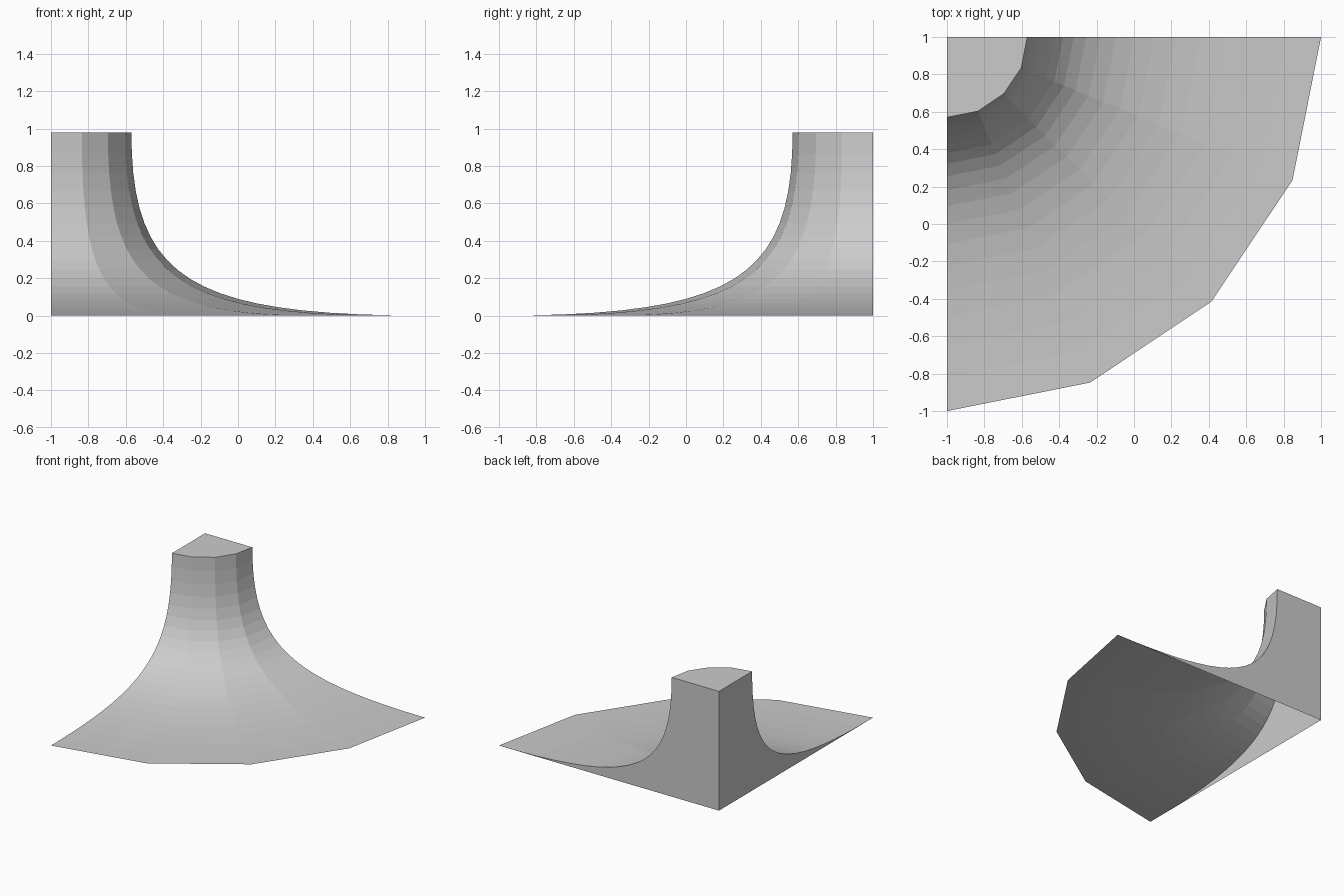
import bpy
import bmesh
import math

if "Cube" in bpy.data.objects:
    bpy.data.objects.remove(bpy.data.objects["Cube"])

AXIS_X, AXIS_Y = -1.0, 1.0      # corner about which the flare sweeps
R_TOP, R_FOOT, HEIGHT = 0.43, 2.0, 0.98
STEPS, SIDES, HANDLE = 20, 4, 0.8

grey = bpy.data.materials.new("light_grey")
grey.diffuse_color = (0.6, 0.6, 0.6, 1.0)
grey.use_nodes = True
grey.node_tree.nodes["Principled BSDF"].inputs["Base Color"].default_value = grey.diffuse_color


def profile_point(t):
    """Radius and height along the flared curve, from neck to foot."""
    s = 1 - t
    r = R_TOP + (R_FOOT - R_TOP) * (3 * s * t * t * (1 - HANDLE) + t ** 3)
    z = HEIGHT * (s ** 3 + 3 * s * s * t * (1 - HANDLE))
    return r, z


profile = [profile_point(i / STEPS) for i in range(STEPS + 1)]
bm = bmesh.new()

# Flared skin, a quarter turn with flat facets
columns = []
for k in range(SIDES + 1):
    a = -math.pi / 2 * k / SIDES
    columns.append([bm.verts.new((AXIS_X + r * math.cos(a), AXIS_Y + r * math.sin(a), z))
                    for r, z in profile])
for left, right in zip(columns, columns[1:]):
    for i in range(STEPS):
        bm.faces.new((left[i], right[i], right[i + 1], left[i + 1]))

# Flat top cap and the two straight walls; the underside stays open
corner_top = bm.verts.new((AXIS_X, AXIS_Y, HEIGHT))
corner_foot = bm.verts.new((AXIS_X, AXIS_Y, 0))
bm.faces.new([corner_top] + [c[0] for c in reversed(columns)])
bm.faces.new([corner_foot, corner_top] + columns[0])
bm.faces.new([corner_top, corner_foot] + columns[-1][::-1])

bm.normal_update()
mesh = bpy.data.meshes.new("flared_corner")
bm.to_mesh(mesh)
bm.free()
mesh.materials.append(grey)
bpy.context.collection.objects.link(bpy.data.objects.new("flared_corner", mesh))
